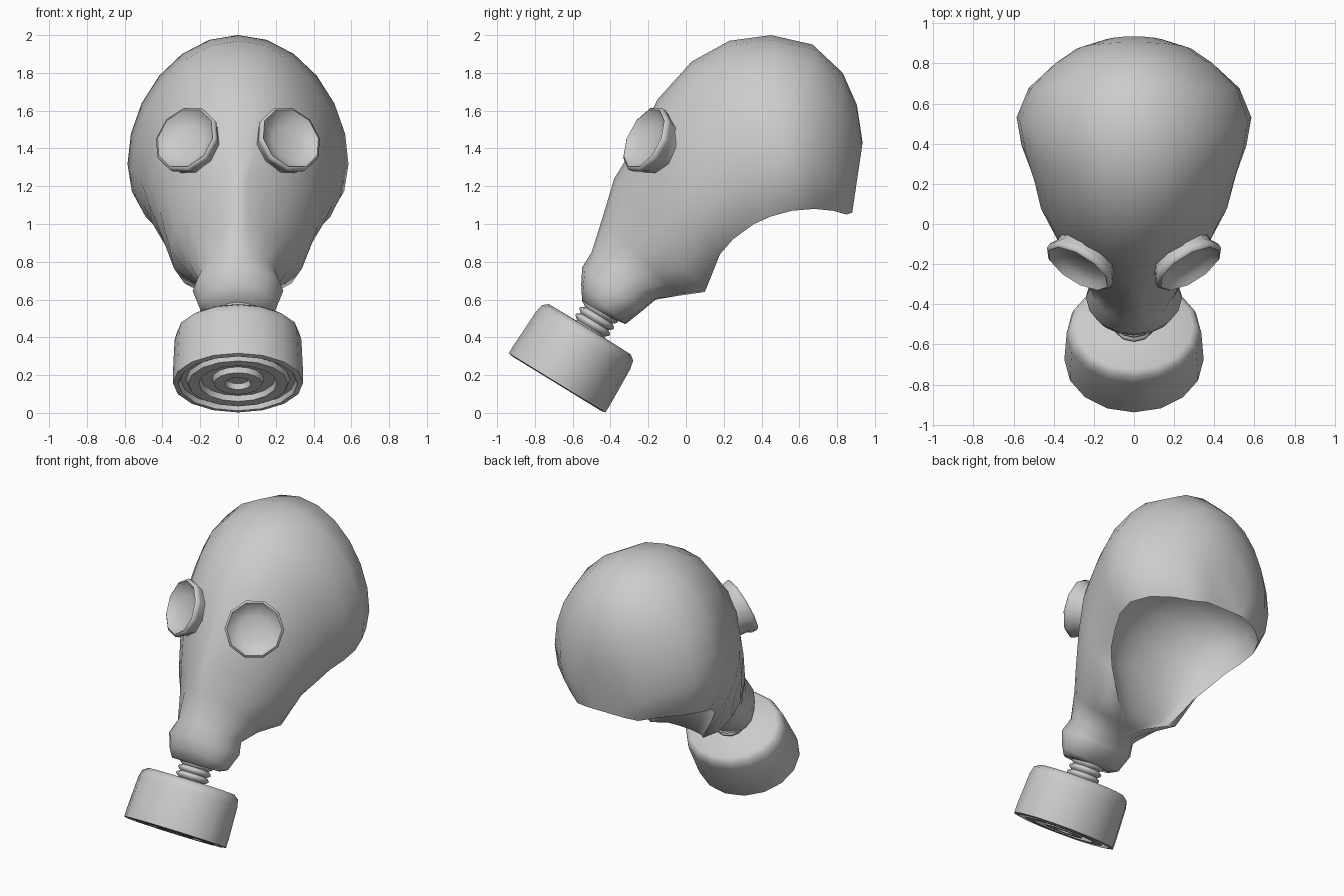
import bpy, bmesh
from math import pi, sin, cos, asin
from mathutils import Matrix, Vector

cube = bpy.data.objects.get("Cube")
if cube:
    bpy.data.objects.remove(cube)

rubber = bpy.data.materials.new("grey rubber")
rubber.use_nodes = True
GREY = (0.6, 0.6, 0.6, 1)
rubber.diffuse_color = GREY
rubber.node_tree.nodes["Principled BSDF"].inputs["Base Color"].default_value = GREY


def finish(name, bm, angle):
    bmesh.ops.remove_doubles(bm, verts=bm.verts, dist=0.0005)
    bmesh.ops.recalc_face_normals(bm, faces=bm.faces)
    mesh = bpy.data.meshes.new(name)
    bm.to_mesh(mesh)
    bm.free()
    mesh.materials.append(rubber)
    obj = bpy.data.objects.new(name, mesh)
    bpy.context.collection.objects.link(obj)
    bpy.ops.object.select_all(action="DESELECT")
    obj.select_set(True)
    bpy.context.view_layer.objects.active = obj
    bpy.ops.object.shade_smooth_by_angle(angle=angle)


def bridge(bm, rings):
    for a, b in zip(rings, rings[1:]):
        n = len(a)
        for i in range(n):
            j = (i + 1) % n
            bm.faces.new((a[i], a[j], b[j], b[i]))


def lathe(name, profile, matrix, sides, angle):
    """Spin (radius, height) points round the matrix's z axis."""
    bm = bmesh.new()
    rings = [[bm.verts.new(matrix @ Vector((r * cos(2 * pi * i / sides),
                                            r * sin(2 * pi * i / sides), h)))
              for i in range(sides)] for r, h in profile]
    bridge(bm, rings)
    finish(name, bm, angle)


# Hood: arched ribs from the snout to the back of the skull, hollowed underneath.
# Each rib: crown y, z; lower edge y, z; half width; half width at lower edge;
# pinch of the front; depth of the neck hollow as a share of the rib
RIBS = [
    (-.55, .59, -.39, .50, .17, 0, 1, 0),
    (-.555, .68, -.32, .47, .205, 0, 1, 0),
    (-.55, .77, -.22, .55, .24, 0, 1, 0),
    (-.50, .85, -.16, .60, .21, 0, 1.1, 0),
    (-.44, 1.04, -.04, .62, .27, .06, 1.6, 0),
    (-.38, 1.24, .10, .64, .36, .2, 1.7, .04),
    (-.27, 1.42, .18, .84, .425, .33, 1.2, .22),
    (-.15, 1.66, .25, .92, .475, .395, 1, .32),
    (.03, 1.86, .36, 1.0, .515, .45, 1, .36),
    (.23, 1.97, .45, 1.04, .56, .49, 1, .36),
    (.45, 2.0, .56, 1.07, .585, .5, 1, .34),
    (.67, 1.95, .68, 1.08, .525, .44, 1, .3),
    (.83, 1.80, .78, 1.07, .40, .33, 1, .22),
    (.905, 1.63, .85, 1.05, .29, .23, 1, .1),
    (.935, 1.43, .88, 1.06, .18, .14, 1, 0),
]
HALF, INNER = 8, 8
bm = bmesh.new()
rings = []
for ty, tz, by, bz, width, edge, pinch, depth in RIBS:
    low, up = Vector((0, by, bz)), Vector((0, ty - by, tz - bz))
    start = asin(edge / width)
    ring = []
    # outer arch over the crown
    for i in range(-HALF, HALF + 1):
        a = pi - (pi - start) * abs(i) / HALF
        s = max((cos(start) - cos(a)) / (cos(start) + 1), 0) ** 1.2
        x = width * max(sin(a), 0) ** (pinch if a > pi / 2 else 1)
        ring.append(bm.verts.new(low + up * s + Vector((x if i > 0 else -x, 0, 0))))
    # inner arch of the neck hollow
    for k in range(1, INNER):
        a = pi * k / INNER
        ring.append(bm.verts.new(low + up * depth * sin(a) + Vector((edge * cos(a), 0, 0))))
    rings.append(ring)
bridge(bm, rings)
bm.faces.new(rings[0][:2 * HALF])
bm.faces.new(rings[-1])
finish("hood", bm, 1.4)

# Eyepieces: thin rims round a wide sunken lens, one on each side
RIM = [(0, -.045), (.09, -.04), (.145, -.02), (.172, .01), (.186, .002),
       (.184, -.025), (.165, -.06), (.16, -.11)]
for side, label in ((1, "left"), (-1, "right")):
    facing = Vector((.5 * side, -.8, .4)).to_track_quat("Z", "Y").to_matrix().to_4x4()
    place = Matrix.Translation((.275 * side, -.215, 1.45)) @ facing
    lathe(label + "_eyepiece", RIM, place, 10, 1.2)

# Filter: tilted, slightly oval canister with a ringed face and threaded neck
tilt = Matrix.Translation((0, -.685, .155)) @ Matrix.Rotation(-.55, 4, "X")
oval = tilt @ Matrix.Diagonal((1.15, 1, 1, 1))
FACE = [(0, .03), (.05, .03), (.06, 0), (.11, 0), (.12, .03), (.17, .03),
        (.18, 0), (.23, 0), (.24, .025), (.265, .025), (.275, 0)]
BODY = [(.3, .005), (.3, .06), (.292, .27), (.282, .315), (.255, .337), (0, .34)]
lathe("filter_canister", FACE + BODY, oval, 16, 0.8)

THREAD = [(.1, .32)]
for k in range(3):
    h = .345 + k * .04
    THREAD += [(.085, h), (.105, h + .015), (.105, h + .027)]
lathe("filter_neck", THREAD + [(.09, .5), (0, .5)], tilt, 12, 1.0)
